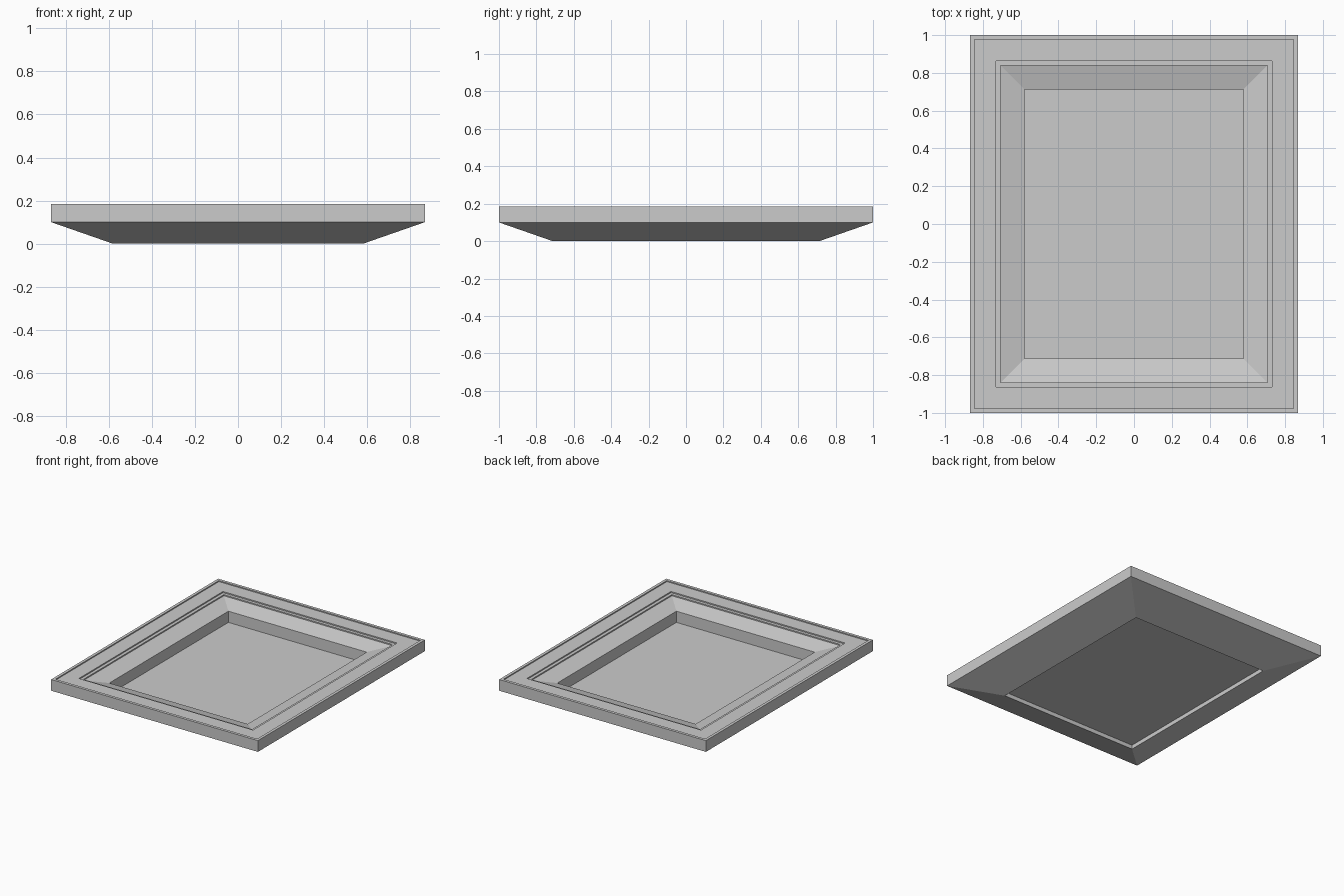
import bpy
import bmesh

cube = bpy.data.objects.get("Cube")
if cube:
    bpy.data.objects.remove(cube, do_unlink=True)

HALF_X, HALF_Y = 0.867, 1.0

grey = bpy.data.materials.new("plain grey")
grey.use_nodes = True
colour = (0.6, 0.6, 0.6, 1)
grey.diffuse_color = colour
grey.node_tree.nodes["Principled BSDF"].inputs["Base Color"].default_value = colour


def add_object(name, bm):
    bmesh.ops.recalc_face_normals(bm, faces=bm.faces)
    mesh = bpy.data.meshes.new(name)
    bm.to_mesh(mesh)
    bm.free()
    mesh.materials.append(grey)
    obj = bpy.data.objects.new(name, mesh)
    bpy.context.collection.objects.link(obj)


def rectangle(bm, inset, z):
    x, y = HALF_X - inset, HALF_Y - inset
    return [bm.verts.new((sx * x, sy * y, z))
            for sx, sy in ((-1, -1), (1, -1), (1, 1), (-1, 1))]


def bridge(bm, a, b):
    for i in range(4):
        j = (i + 1) % 4
        bm.faces.new((a[i], a[j], b[j], b[i]))


# Mitred frame moulding: (inset from the outer edge, height)
profile = [
    (0, 0.1), (0, 0.185),                # outer wall
    (0.022, 0.185), (0.022, 0.177),      # thin raised lip
    (0.137, 0.177), (0.137, 0.168),      # flat border and step
    (0.16, 0.168), (0.16, 0.159),        # second step
    (0.287, 0.125), (0.287, 0),          # inner slope and opening wall
]
bm = bmesh.new()
rings = [rectangle(bm, d, z) for d, z in profile]
for i, ring in enumerate(rings):
    bridge(bm, ring, rings[(i + 1) % len(rings)])
add_object("frame_moulding", bm)

# Thin panel filling the opening
bm = bmesh.new()
low, high = rectangle(bm, 0.287, 0.031), rectangle(bm, 0.287, 0.04)
bridge(bm, low, high)
bm.faces.new(low)
bm.faces.new(high)
add_object("back_panel", bm)
